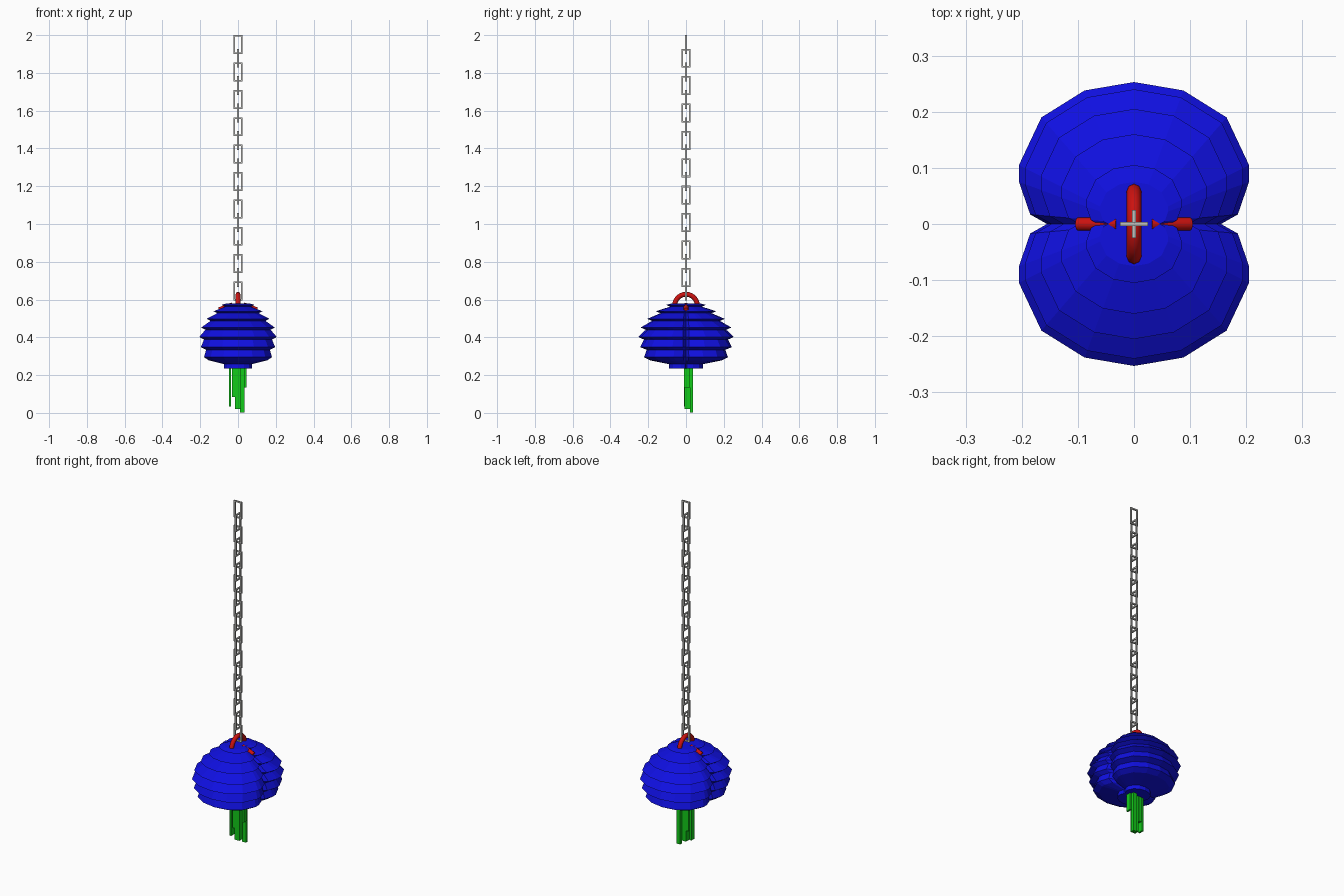
import bpy, bmesh, math
from mathutils import Vector

cube = bpy.data.objects.get("Cube")
if cube:
    bpy.data.objects.remove(cube, do_unlink=True)


def material(name, rgb):
    m = bpy.data.materials.new(name)
    m.use_nodes = True
    m.diffuse_color = (*rgb, 1)
    m.node_tree.nodes["Principled BSDF"].inputs["Base Color"].default_value = (*rgb, 1)
    return m


blue = material("blue paper", (0.005, 0.005, 0.75))
red = material("red", (0.6, 0.006, 0.005))
green = material("green", (0.006, 0.6, 0.01))
grey = material("chain grey", (0.55, 0.55, 0.53))


def add_object(name, bm, mat):
    bmesh.ops.recalc_face_normals(bm, faces=bm.faces)
    mesh = bpy.data.meshes.new(name)
    bm.to_mesh(mesh)
    bm.free()
    mesh.materials.append(mat)
    obj = bpy.data.objects.new(name, mesh)
    bpy.context.collection.objects.link(obj)
    return obj


def add_box(bm, centre, size):
    made = bmesh.ops.create_cube(bm, size=1)["verts"]
    for v in made:
        v.co = Vector(c + k * s for c, k, s in zip(centre, v.co, size))


def add_tube(name, points, radius, mat, cyclic=False):
    curve = bpy.data.curves.new(name, "CURVE")
    curve.dimensions = "3D"
    curve.bevel_depth = radius
    curve.bevel_resolution = 2
    curve.use_fill_caps = True
    spline = curve.splines.new("POLY")
    spline.points.add(len(points) - 1)
    for p, co in zip(spline.points, points):
        p.co = (*co, 1)
    spline.use_cyclic_u = cyclic
    curve.materials.append(mat)
    bpy.context.collection.objects.link(bpy.data.objects.new(name, curve))


# Lantern: a two-lobed outline, scaled through a pleated profile
quarter = [(.155, 0), (.185, .017), (.205, .075), (.205, .105),
           (.165, .19), (.088, .238), (0, .253)]
half = quarter + [(-x, y) for x, y in reversed(quarter[:-1])]
outline = half + [(-x, -y) for x, y in half[1:-1]]
reach = .253
profile = [(.075, .58), (.105, .572), (.085, .562), (.16, .538), (.135, .528),
           (.205, .498), (.18, .487), (.24, .452), (.213, .44), (.253, .402),
           (.222, .388), (.243, .348), (.208, .334), (.222, .295), (.19, .278),
           (.09, .258), (.09, .235)]
bm = bmesh.new()
rings = [[bm.verts.new((x * r / reach, y * r / reach, z)) for x, y in outline]
         for r, z in profile]
for a, b in zip(rings, rings[1:]):
    for i in range(len(outline)):
        j = (i + 1) % len(outline)
        bm.faces.new((a[i], a[j], b[j], b[i]))
bm.faces.new(rings[0])
bm.faces.new(rings[-1])
add_object("lantern_body", bm, blue)

# Red hanging ring and the ribs showing in the side creases
circle = [2 * math.pi * i / 24 for i in range(24)]
add_tube("hanging_ring", [(0, .06 * math.cos(a), .568 + .06 * math.sin(a)) for a in circle],
         .013, red, cyclic=True)
for side, name in ((1, "left_rib"), (-1, "right_rib")):
    add_tube(name, [(side * .03, 0, .572), (side * .06, 0, .564), (side * .1, 0, .546)],
             .012, red)

# Tassel strips: x, y, width, depth, lowest point
strips = [(-.043, .005, .011, .03, .035), (-.024, .008, .014, .03, .085),
          (0, .006, .03, .03, .02), (.023, .03, .024, .016, .003),
          (.039, .005, .012, .03, .135)]
bm = bmesh.new()
for x, y, w, d, low in strips:
    add_box(bm, (x, y, (low + .26) / 2), (w, d, .26 - low))
add_object("tassel", bm, green)

# Chain of rectangular links, every other one turned a quarter
link_h, link_w, wire = .1, .05, .008
bm = bmesh.new()
for n in range(19):
    top = 2 - n * .0725
    mid = top - link_h / 2
    turned = n % 2

    def bar(u, z, width, height):
        if turned:
            add_box(bm, (0, u, z), (wire, width, height))
        else:
            add_box(bm, (u, 0, z), (width, wire, height))

    for s in (-1, 1):
        bar(s * (link_w - wire) / 2, mid, wire, link_h)
        bar(0, mid + s * (link_h - wire) / 2, link_w - 2 * wire, wire)
add_object("chain", bm, grey)
